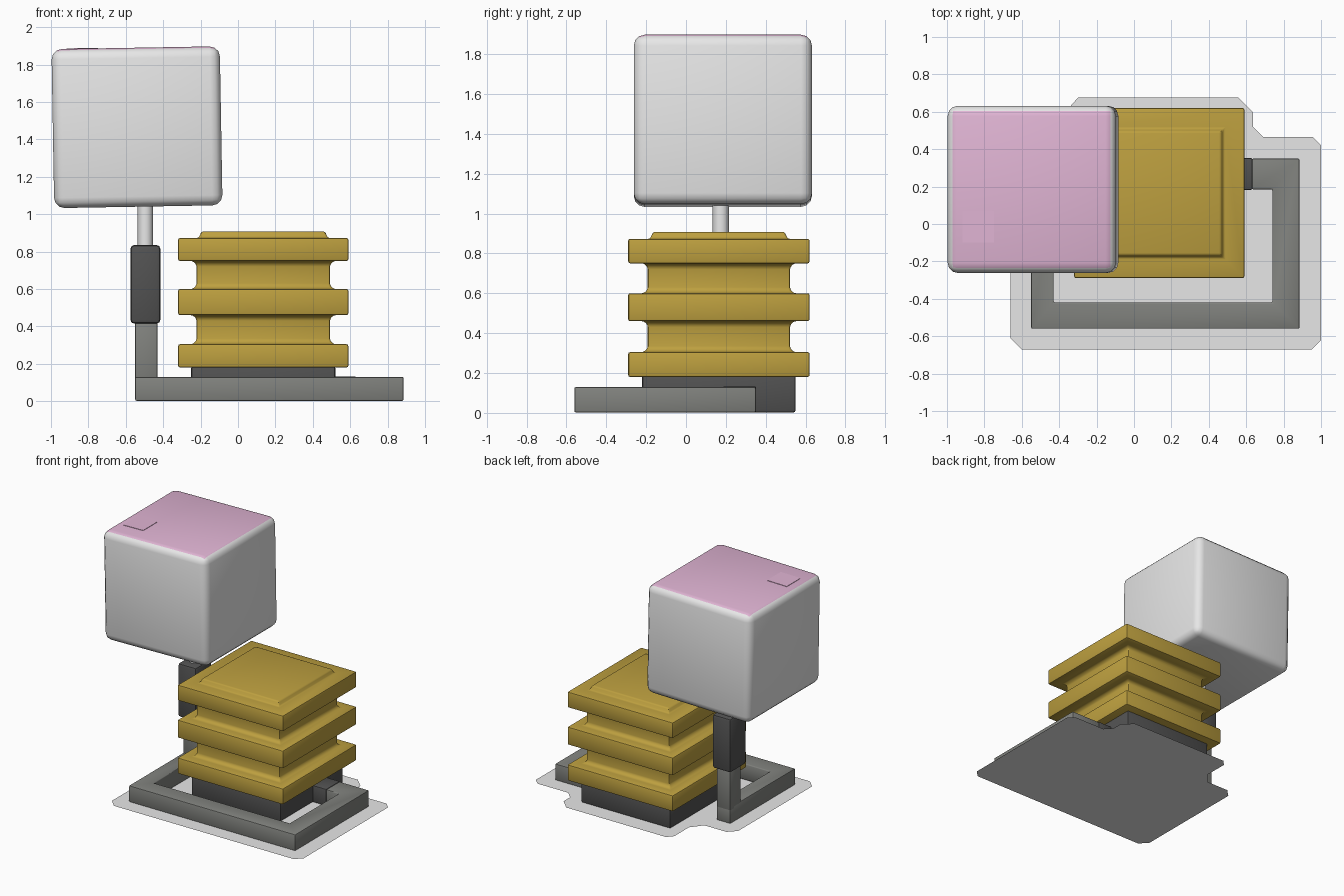
import bpy
import bmesh
import math

old = bpy.data.objects.get("Cube")
if old:
    bpy.data.objects.remove(old, do_unlink=True)


def material(name, r, g, b):
    m = bpy.data.materials.new(name)
    m.use_nodes = True
    m.diffuse_color = (r, g, b, 1)
    m.node_tree.nodes["Principled BSDF"].inputs["Base Color"].default_value = (r, g, b, 1)
    return m


GOLD = material("ochre", 0.51, 0.35, 0.05)
PINK = material("pink", 0.75, 0.46, 0.66)
PALE = material("pale_grey", 0.8, 0.8, 0.8)
GROUND = material("ground_grey", 0.85, 0.85, 0.85)
GREY = material("mid_grey", 0.22, 0.225, 0.21)
DARK = material("dark_grey", 0.084, 0.084, 0.084)


def finish(name, bm, mats, bevel=0, segments=2):
    bmesh.ops.recalc_face_normals(bm, faces=bm.faces)
    mesh = bpy.data.meshes.new(name)
    bm.to_mesh(mesh)
    bm.free()
    ob = bpy.data.objects.new(name, mesh)
    bpy.context.collection.objects.link(ob)
    for m in mats:
        mesh.materials.append(m)
    bpy.ops.object.select_all(action="DESELECT")
    bpy.context.view_layer.objects.active = ob
    ob.select_set(True)
    if bevel:
        mod = ob.modifiers.new("soft_edges", "BEVEL")
        mod.width = bevel
        mod.segments = segments
        mod.limit_method = "ANGLE"
        bpy.ops.object.modifier_apply(modifier=mod.name)
    bpy.ops.object.shade_smooth_by_angle(angle=math.radians(35))
    return ob


def box(name, x, y, z, mat, bevel=0.0, segments=2):
    """Box from (low, high) ranges on each axis."""
    bm = bmesh.new()
    bmesh.ops.create_cube(bm, size=1)
    for v in bm.verts:
        for i, (lo, hi) in enumerate((x, y, z)):
            v.co[i] = lo if v.co[i] < 0 else hi
    return finish(name, bm, [mat], bevel, segments)


def slab(name, outline, z0, z1, mat, bevel=0.0):
    """Flat outline, raised into a slab when z1 is above z0."""
    bm = bmesh.new()
    face = bm.faces.new([bm.verts.new((x, y, z0)) for x, y in outline])
    if z1 > z0:
        top = bmesh.ops.extrude_face_region(bm, geom=[face])["geom"]
        bmesh.ops.translate(bm, vec=(0, 0, z1 - z0),
                            verts=[v for v in top if isinstance(v, bmesh.types.BMVert)])
    return finish(name, bm, [mat], bevel)


# Flat ground patch
slab("ground_patch", [
    (-0.66, -0.61), (-0.6, -0.67), (0.95, -0.67), (1, -0.62), (1, 0.42), (0.955, 0.465),
    (0.69, 0.465), (0.635, 0.52), (0.635, 0.6), (0.56, 0.675), (-0.3, 0.675),
    (-0.34, 0.63), (-0.34, 0.45), (-0.41, 0.36), (-0.6, 0.36), (-0.66, 0.3)], 0, 0, GROUND)

# Pipe frame running round the stack
slab("floor_frame", [
    (-0.55, 0.24), (-0.55, -0.56), (0.885, -0.56), (0.885, 0.35), (0.63, 0.35),
    (0.63, 0.185), (0.74, 0.185), (0.74, -0.42), (-0.43, -0.42), (-0.43, 0.24)],
    0.002, 0.13, GREY, 0.008)
box("frame_joint", (0.5, 0.632), (0.183, 0.352), (0.002, 0.132), DARK, 0.006)

# Ribbed square stack on a dark base
CX, CY = 0.135, 0.165
box("stack_base", (CX - 0.385, CX + 0.385), (CY - 0.385, CY + 0.385), (0.002, 0.19), DARK, 0.012)

BAND, GROOVE, COVE = 0.455, 0.357, 0.377
profile = []
for low, high in ((0.18, 0.305), (0.46, 0.6), (0.75, 0.873)):
    if profile:
        profile += [(GROOVE, low - 0.02), (COVE, low)]
    profile += [(BAND, low), (BAND, high)]
    if high < 0.8:
        profile += [(COVE, high), (GROOVE, high + 0.02)]
profile += [(0.345, 0.873), (0.33, 0.908)]

bm = bmesh.new()
rings = [[bm.verts.new((CX + sx * h, CY + sy * h, z))
          for sx, sy in ((-1, -1), (1, -1), (1, 1), (-1, 1))] for h, z in profile]
for a, b in zip(rings, rings[1:]):
    for i in range(4):
        j = (i + 1) % 4
        bm.faces.new((a[i], a[j], b[j], b[i]))
bm.faces.new(rings[0])
bm.faces.new(rings[-1])
finish("ribbed_stack", bm, [GOLD], 0.01)

# Upright with grip and rod
box("post", (-0.55, -0.43), (0.11, 0.24), (0.1, 0.43), GREY, 0.008)
box("grip", (-0.575, -0.415), (0.075, 0.275), (0.415, 0.835), DARK, 0.02)
bm = bmesh.new()
bmesh.ops.create_cone(bm, cap_ends=True, segments=16, radius1=0.041, radius2=0.041, depth=0.27)
bmesh.ops.translate(bm, verts=bm.verts, vec=(-0.495, 0.175, 0.945))
finish("rod", bm, [PALE])

# Slightly leaning rounded block with a coloured top
block = box("head_block", (-0.45, 0.45), (-0.447, 0.447), (-0.425, 0.425), PALE, 0.055, 3)
block.data.materials.append(PINK)
for p in block.data.polygons:
    if p.normal.z > 0.75:
        p.material_index = 1
plate = box("top_plate", (-0.37, -0.2), (-0.285, -0.115), (0.42, 0.428), PINK)
for ob in (block, plate):
    ob.location = (-0.54, 0.185, 1.465)
    ob.rotation_euler.y = -0.0175
